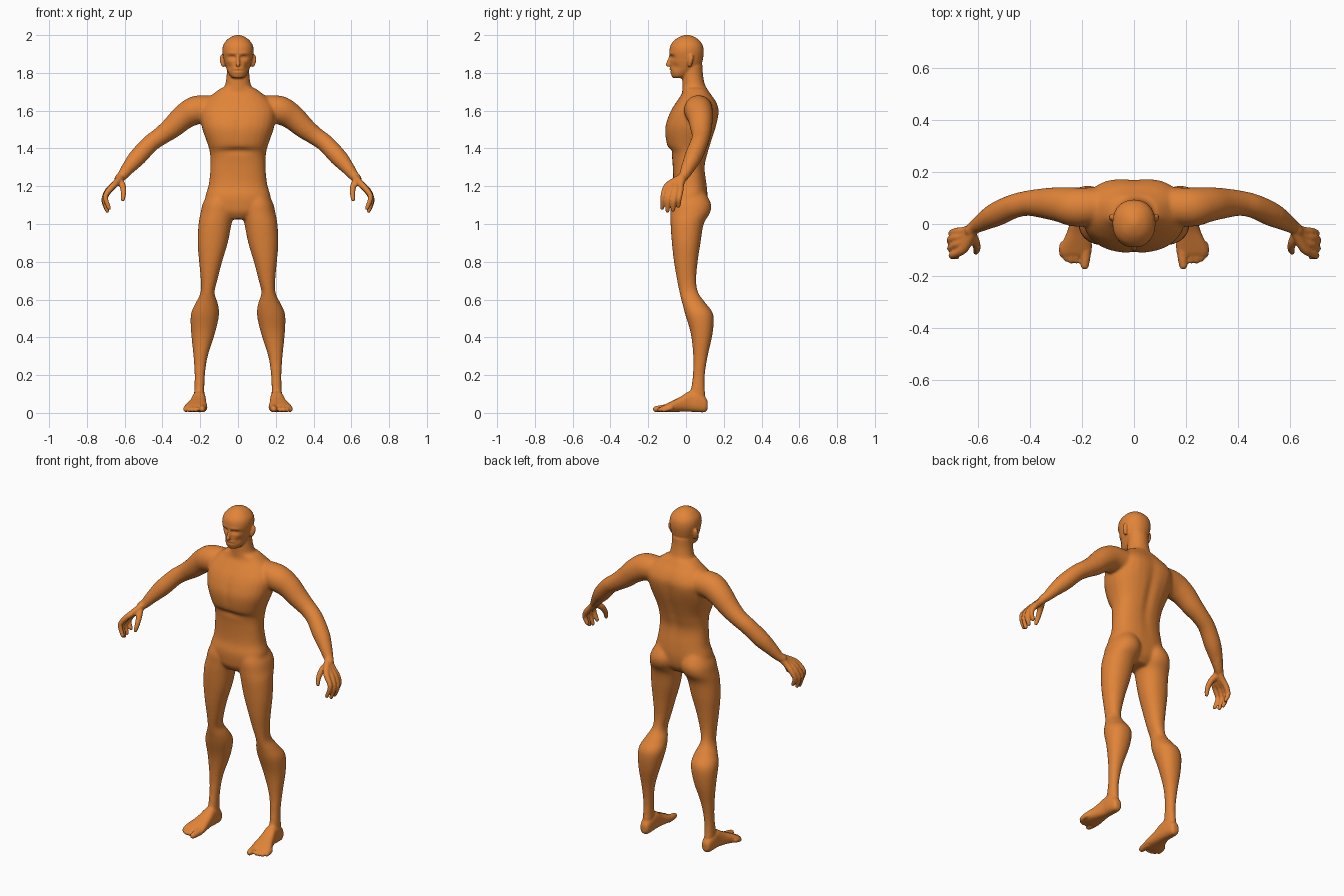
import bpy, bmesh, math
from mathutils import Vector

bm = bmesh.new()
N = 28


def spline(rows, steps=4):
    """Catmull-Rom interpolation through rows of numbers."""
    out = []
    for i in range(len(rows) - 1):
        p = [rows[max(i - 1, 0)], rows[i], rows[i + 1], rows[min(i + 2, len(rows) - 1)]]
        for s in range(steps):
            t = s / steps
            out.append([0.5 * (2 * b + (c - a) * t + (2 * a - 5 * b + 4 * c - d) * t * t
                               + (3 * b - a - 3 * c + d) * t ** 3) for a, b, c, d in zip(*p)])
    return out + [list(rows[-1])]


def loft(rings, side=1):
    """Closed skin over rings of points, mirrored in x when side is -1."""
    loops = [[bm.verts.new((p[0] * side, p[1], p[2])) for p in r] for r in rings]
    faces = [bm.faces.new((a[i], a[(i + 1) % N], b[(i + 1) % N], b[i]))
             for a, b in zip(loops, loops[1:]) for i in range(N)]
    faces += [bm.faces.new(loops[0][::-1]), bm.faces.new(loops[-1])]
    bmesh.ops.recalc_face_normals(bm, faces=faces)


def stack(rows, side=1, axis='z', power=2.0):
    """Superellipse sections: (position, min a, max a, min b, max b)."""
    rings = []
    for t, a0, a1, b0, b1 in spline(rows):
        ring = []
        for i in range(N):
            w = 2 * math.pi * i / N
            c, s = math.cos(w), math.sin(w)
            a = (a0 + a1) / 2 + (a1 - a0) / 2 * math.copysign(abs(c) ** (2 / power), c)
            b = (b0 + b1) / 2 + (b1 - b0) / 2 * math.copysign(abs(s) ** (2 / power), s)
            ring.append((a, b, t) if axis == 'z' else (a, t, b))
        rings.append(ring)
    loft(rings, side)


def tube(path, side=1):
    """Round tube through (x, y, z, radius) with rounded ends."""
    pts = spline(path)
    pos = [Vector(p[:3]) for p in pts]
    rad = [p[3] for p in pts]
    d0, d1 = (pos[0] - pos[1]).normalized(), (pos[-1] - pos[-2]).normalized()
    r0, r1 = rad[0], rad[-1]
    ends = ((0.5, 0.87), (0.87, 0.5), (0.99, 0.14))
    pos = ([pos[0] + d0 * r0 * k for k, _ in ends[::-1]] + pos
           + [pos[-1] + d1 * r1 * k for k, _ in ends])
    rad = [r0 * k for _, k in ends[::-1]] + rad + [r1 * k for _, k in ends]
    rings = []
    for i, (p, r) in enumerate(zip(pos, rad)):
        d = (pos[min(i + 1, len(pos) - 1)] - pos[max(i - 1, 0)]).normalized()
        u = d.cross(Vector((0.3, 1, 0.2))).normalized()
        if abs(d.y) > 0.85:
            u = d.cross(Vector((0, 0, 1))).normalized()
        v = d.cross(u)
        rings.append([p + (u * math.cos(2 * math.pi * k / N) + v * math.sin(2 * math.pi * k / N)) * r
                      for k in range(N)])
    loft(rings, side)


def level(z, half, front, back):
    return (z, -half, half, front, back)


# torso
stack([level(*r) for r in (
    (1.025, .06, -.05, .07), (1.06, .13, -.075, .10), (1.10, .17, -.082, .112), (1.15, .172, -.083, .115),
    (1.21, .155, -.07, .11), (1.30, .146, -.07, .10), (1.37, .148, -.078, .115), (1.42, .16, -.102, .13),
    (1.50, .188, -.112, .155), (1.56, .20, -.098, .168), (1.61, .20, -.075, .172), (1.655, .17, -.045, .155),
    (1.69, .13, -.022, .13), (1.72, .09, -.016, .11))], power=2.4)
# neck
stack([level(*r) for r in (
    (1.64, .12, -.015, .14), (1.70, .088, -.02, .12), (1.74, .068, -.02, .10),
    (1.79, .06, -.02, .09), (1.84, .06, -.02, .088))])
# head
stack([level(*r) for r in (
    (1.772, .024, -.068, -.01), (1.782, .04, -.076, .015), (1.81, .057, -.082, .05), (1.84, .068, -.083, .08),
    (1.875, .077, -.084, .09), (1.915, .083, -.088, .094), (1.95, .077, -.08, .087), (1.978, .055, -.055, .064),
    (1.993, .031, -.03, .04), (2.001, .01, -.006, .014))], power=2.2)
# nose
tube([(0, -.084, 1.89, .007), (0, -.09, 1.865, .009), (0, -.096, 1.842, .011)])

for s in (1, -1):
    # ear
    tube([(.078, .02, 1.842, .011), (.083, .024, 1.865, .014), (.084, .028, 1.885, .012)], s)
    # leg
    stack([(1.17, .03, .155, -.06, .10), (1.11, .014, .186, -.08, .132), (1.06, .018, .198, -.082, .128),
           (1.00, .034, .209, -.082, .094), (.90, .054, .214, -.075, .077), (.80, .084, .206, -.064, .062),
           (.70, .11, .197, -.047, .054), (.635, .124, .199, -.034, .066), (.58, .107, .225, -.02, .105),
           (.52, .10, .25, -.004, .145), (.42, .122, .248, .025, .141), (.30, .16, .236, .038, .115),
           (.20, .175, .23, .036, .10), (.12, .178, .232, .025, .10), (.06, .178, .232, .02, .105)], s, power=2.15)
    # foot
    stack([(.115, .19, .222, .02, .06), (.10, .178, .233, .004, .085), (.06, .172, .24, .004, .11),
           (.02, .17, .243, .006, .115), (-.03, .167, .258, .006, .085), (-.08, .162, .28, .004, .06),
           (-.11, .164, .286, .004, .045), (-.125, .17, .28, .008, .035)], s, 'y', 2.5)
    # toes
    tube([(.187, -.10, .025, .022), (.188, -.135, .022, .019), (.19, -.16, .02, .016)], s)
    for x, y in ((.222, -.142), (.242, -.142), (.26, -.134), (.276, -.118)):
        tube([(x - .004, -.08, .026, .015), (x, y + .02, .022, .014), (x, y, .016, .012)], s)
    # arm
    tube([(.14, .07, 1.61, .07), (.22, .065, 1.603, .076), (.285, .075, 1.568, .068), (.35, .08, 1.51, .058),
          (.41, .08, 1.465, .049), (.465, .068, 1.425, .047), (.53, .038, 1.355, .047),
          (.58, .01, 1.297, .036), (.612, -.01, 1.257, .027), (.63, -.025, 1.24, .024)], s)
    # palm and fingers: knuckle, middle joint, tip
    for k, m, t in (((.672, -.108, 1.19), (.702, -.122, 1.145), (.683, -.126, 1.085)),
                    ((.685, -.08, 1.18), (.708, -.094, 1.13), (.692, -.098, 1.07)),
                    ((.69, -.054, 1.175), (.71, -.064, 1.125), (.695, -.068, 1.075)),
                    ((.684, -.03, 1.175), (.703, -.036, 1.135), (.688, -.04, 1.095))):
        tube([(.618, -.018 + .15 * (k[1] + .07), 1.25, .018),
              (.65, k[1] * .75 - .005, 1.212, .018), (*k, .016), (*m, .0135), (*t, .011)], s)
    # thumb
    tube([(.632, -.03, 1.235, .02), (.612, -.068, 1.205, .017),
          (.606, -.095, 1.165, .014), (.61, -.108, 1.13, .011)], s)

# fuse all parts into one skin
mesh = bpy.data.meshes.new("body")
bm.to_mesh(mesh)
bm.free()
body = bpy.data.objects.new("body", mesh)
bpy.context.collection.objects.link(body)
remesh = body.modifiers.new("fuse", 'REMESH')
remesh.mode = 'VOXEL'
remesh.voxel_size = 0.0055
skin = bpy.data.meshes.new_from_object(body.evaluated_get(bpy.context.evaluated_depsgraph_get()))
body.modifiers.clear()
body.data = skin
bpy.data.meshes.remove(mesh)
skin.name = "body"

# sculpted bumps and dents: centre, radii, height along the normal
DETAILS = (
    ((.032, -.08, 1.882), (.02, .05, .011), -.012),   # eye socket
    ((.033, -.078, 1.88), (.009, .05, .006), .004),   # eye
    ((.03, -.085, 1.903), (.03, .04, .008), .004),    # brow
    ((.05, -.06, 1.83), (.018, .04, .02), -.006),     # cheek hollow
    ((0, -.08, 1.82), (.022, .04, .006), .005),       # upper lip
    ((0, -.08, 1.812), (.024, .04, .003), -.006),     # mouth
    ((0, -.08, 1.803), (.018, .04, .005), .004),      # lower lip
    ((0, -.11, 1.52), (.014, .06, .09), -.006),       # breastbone
    ((0, -.09, 1.385), (.09, .05, .016), -.010),      # rib arch
    ((0, .15, 1.42), (.022, .08, .18), -.010),        # spine
    ((.10, .16, 1.58), (.06, .06, .07), .006),        # shoulder blade
)
verts = [(v, v.co.copy(), v.normal.copy()) for v in skin.vertices]
for v, co, nor in verts:
    for c, r, h in DETAILS:
        q = ((abs(co.x) - c[0]) / r[0]) ** 2 + ((co.y - c[1]) / r[1]) ** 2 + ((co.z - c[2]) / r[2]) ** 2
        if q < 6:
            v.co += nor * h * math.exp(-q)

# soft blend over trunk and limbs, light over face, hands and feet
soft = body.vertex_groups.new(name="soft")
soft.add([v.index for v, co, _ in verts if abs(co.x) < .57 and .11 < co.z < 1.75], 1.0, 'REPLACE')
for name, count, group in (("blend", 24, "soft"), ("polish", 3, "")):
    m = body.modifiers.new(name, 'SMOOTH')
    m.factor, m.iterations, m.vertex_group = 0.5, count, group

orange = bpy.data.materials.new("orange skin")
orange.diffuse_color = (0.75, 0.23, 0.04, 1)
skin.materials.clear()
skin.materials.append(orange)
for p in skin.polygons:
    p.use_smooth = True
    p.material_index = 0
